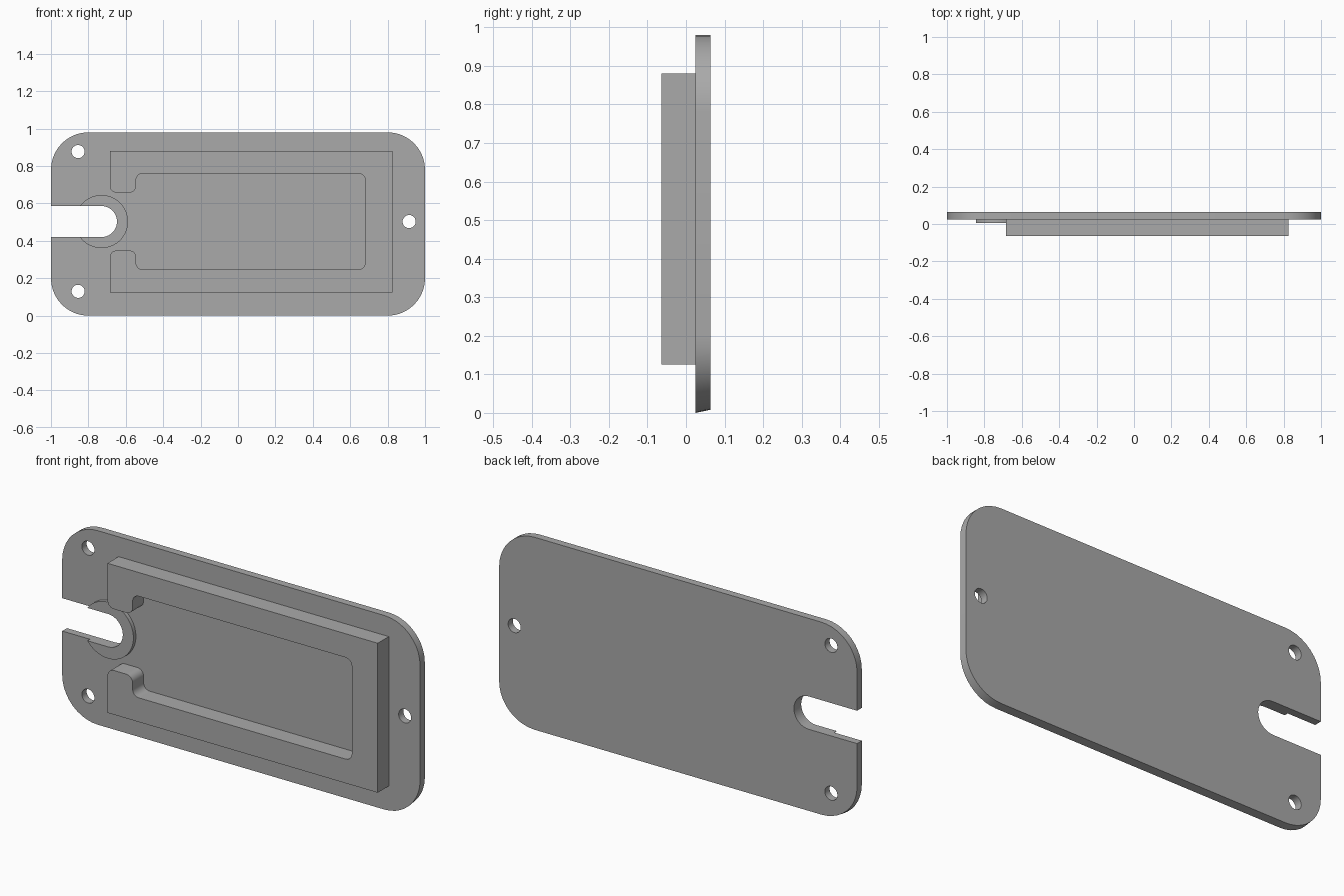
import bpy, bmesh
from math import asin, cos, sin, pi
from mathutils import Vector

cube = bpy.data.objects.get("Cube")
if cube:
    bpy.data.objects.remove(cube)

grey = bpy.data.materials.new("plain grey")
grey.use_nodes = True
colour = (0.4, 0.4, 0.4, 1)
grey.diffuse_color = colour
grey.node_tree.nodes["Principled BSDF"].inputs["Base Color"].default_value = colour


def arc(x, z, r, start, end, steps):
    angles = [start + (end - start) * i / steps for i in range(steps + 1)]
    return [(x + r * cos(a), z + r * sin(a)) for a in angles]


def rounded(corners, steps=10):
    """Outline with right-angled corners (x, z, radius) replaced by arcs."""
    out = []
    for i, (x, z, r) in enumerate(corners):
        p = Vector((x, z))
        if r == 0:
            out.append((x, z))
            continue
        u = (Vector(corners[i - 1][:2]) - p).normalized() * r
        v = (Vector(corners[(i + 1) % len(corners)][:2]) - p).normalized() * r
        for k in range(steps + 1):
            t = pi / 2 * k / steps
            out.append(tuple(p + u * (1 - sin(t)) + v * (1 - cos(t))))
    return out


def slab(name, outline, front, back):
    """Extrude an x-z outline along y."""
    bm = bmesh.new()
    face = bm.faces.new([bm.verts.new((x, front, z)) for x, z in outline])
    new = bmesh.ops.extrude_face_region(bm, geom=[face])["geom"]
    verts = [g for g in new if isinstance(g, bmesh.types.BMVert)]
    bmesh.ops.translate(bm, verts=verts, vec=(0, back - front, 0))
    bmesh.ops.recalc_face_normals(bm, faces=bm.faces)
    mesh = bpy.data.meshes.new(name)
    bm.to_mesh(mesh)
    bm.free()
    mesh.materials.append(grey)
    obj = bpy.data.objects.new(name, mesh)
    bpy.context.collection.objects.link(obj)
    return obj


top, mid = 0.98, 0.503
slot_x, slot_r = -0.73, 0.083
front, back = 0.025, 0.063

# Cover plate outline, including the open slot on its right end
slot = arc(slot_x, mid, slot_r, -pi / 2, pi / 2, 20)
outline = rounded([(-1, 0, 0.2), (1, 0, 0.2), (1, top, 0.2), (-1, top, 0.2)])
outline += [(-1, mid + slot_r)] + slot[::-1] + [(-1, mid - slot_r)]
first = outline.index(outline[0])
plate = slab("cover_plate", outline, front, back)

# Slight draft along the bottom edge of the plate
for v in plate.data.vertices:
    if v.co.y > 0.05 and v.co.z < 0.2:
        v.co.z += 0.008 * (1 - v.co.z / 0.2)

# Screw holes
for i, (x, z) in enumerate([(-0.855, 0.877), (-0.855, 0.13), (0.915, mid)]):
    cutter = slab(f"screw_hole_cutter_{i + 1}",
                  arc(x, z, 0.035, 0, 2 * pi, 32)[:-1], -0.1, 0.1)
    cutter.hide_render = True
    cutter.hide_set(True)
    cut = plate.modifiers.new("screw_hole", "BOOLEAN")
    cut.operation = "DIFFERENCE"
    cut.solver = "EXACT"
    cut.object = cutter

# Raised collar around the slot
collar_r = 0.142
a = asin(slot_r / collar_r)
collar = slab("slot_collar",
              arc(slot_x, mid, collar_r, a - pi, pi - a, 48) + slot[::-1],
              0.005, front)

# Raised rim, open towards the slot, with hooked ends
r = 0.035
rim = slab("raised_rim", rounded([
    (-0.685, 0.125, 0), (0.825, 0.125, 0), (0.825, 0.88, 0), (-0.685, 0.88, 0),
    (-0.685, 0.658, r), (-0.545, 0.658, r), (-0.545, 0.76, r), (0.68, 0.76, r),
    (0.68, 0.247, r), (-0.545, 0.247, r), (-0.545, 0.348, r), (-0.685, 0.348, r),
]), -0.063, front)

# Smooth the curved walls, keep the edges sharp
bpy.ops.object.select_all(action="DESELECT")
for obj in (plate, collar, rim):
    obj.select_set(True)
bpy.context.view_layer.objects.active = plate
for name in [m.name for m in plate.modifiers]:
    bpy.ops.object.modifier_apply(modifier=name)
bpy.ops.object.shade_smooth_by_angle(angle=pi / 6)
